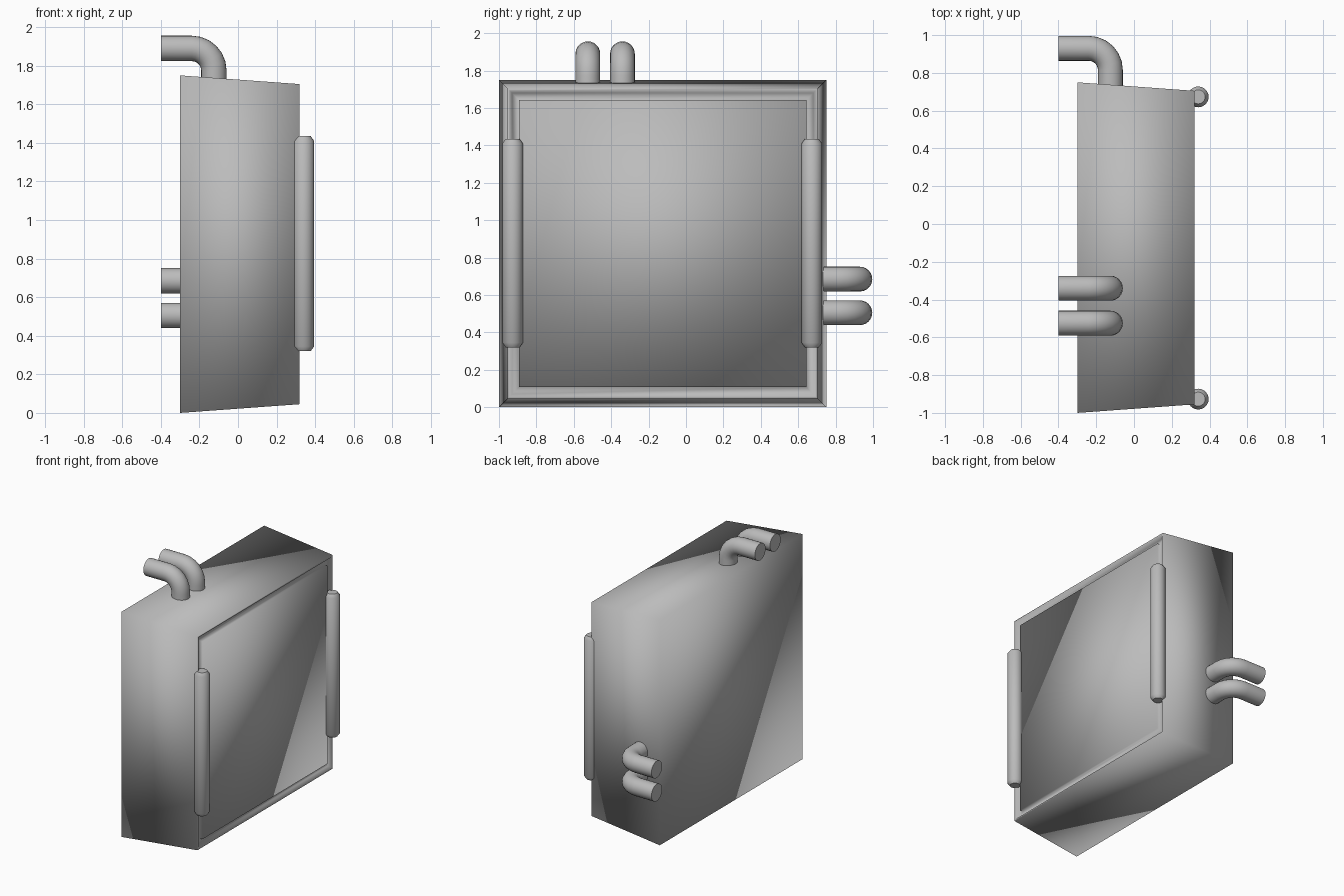
import bpy, bmesh, math
from mathutils import Vector

cube = bpy.data.objects.get("Cube")
if cube:
    bpy.data.objects.remove(cube, do_unlink=True)

grey = bpy.data.materials.new("plain grey")
grey.use_nodes = True
GREY = (0.5, 0.5, 0.5, 1)
grey.diffuse_color = GREY
grey.node_tree.nodes["Principled BSDF"].inputs["Base Color"].default_value = GREY


def add_object(name, bm, sharp_angle=None):
    bmesh.ops.recalc_face_normals(bm, faces=bm.faces)
    mesh = bpy.data.meshes.new(name)
    bm.to_mesh(mesh)
    bm.free()
    mesh.materials.append(grey)
    obj = bpy.data.objects.new(name, mesh)
    bpy.context.collection.objects.link(obj)
    bpy.ops.object.select_all(action='DESELECT')
    obj.select_set(True)
    bpy.context.view_layer.objects.active = obj
    if sharp_angle is None:
        bpy.ops.object.shade_smooth()
    else:
        bpy.ops.object.shade_smooth_by_angle(angle=math.radians(sharp_angle))
    return obj


def loft(bm, rings):
    """Bridge successive rings of points and cap both ends."""
    loops = [[bm.verts.new(p) for p in ring] for ring in rings]
    for a, b in zip(loops, loops[1:]):
        for i in range(len(a)):
            j = (i + 1) % len(a)
            bm.faces.new((a[i], a[j], b[j], b[i]))
    bm.faces.new(loops[0])
    bm.faces.new(loops[-1])


def square(x, half):
    cy, cz = -0.125, 0.875
    return [(x, cy + sy * half, cz + sz * half)
            for sy, sz in ((-1, -1), (1, -1), (1, 1), (-1, 1))]


def circle(centre, u, v, r, sides):
    return [centre + r * (math.cos(t) * u + math.sin(t) * v)
            for t in (2 * math.pi * i / sides for i in range(sides))]


# Tapered tank with a grooved border around the large panel
tank = bmesh.new()
loft(tank, [square(x, h) for x, h in (
    (-0.30, 0.875), (0.32, 0.83), (0.32, 0.818),
    (0.295, 0.805), (0.295, 0.768), (0.32, 0.768))])
add_object("tank_body", tank)

# Upright rods on the two sides of the panel
X, Y, Z = Vector((1, 0, 0)), Vector((0, 1, 0)), Vector((0, 0, 1))
for name, y in (("front_rod", -0.927), ("back_rod", 0.673)):
    rod = bmesh.new()
    loft(rod, [circle(Vector((0.34, y, z)), X, Y, r, 24) for z, r in (
        (0.32, 0.037), (0.345, 0.055), (1.41, 0.055), (1.435, 0.037))])
    add_object(name, rod, 50)


# Bent pipes: rise out of the tank, then turn toward -x
def pipe(name, start, out, height, bend=0.115, r=0.066):
    side = X.cross(out)
    bm = bmesh.new()
    rings = [circle(start, X, side, r, 24)]
    pivot = start + out * (height - bend) - X * bend
    for k in range(7):
        a = math.pi / 2 * k / 6
        radial = math.cos(a) * X + math.sin(a) * out
        rings.append(circle(pivot + bend * radial, radial, side, r, 24))
    end = start + out * height
    end.x = -0.4
    rings.append(circle(end, out, side, r, 24))
    loft(bm, rings)
    add_object(name, bm, 50)


for i, y in enumerate((-0.525, -0.34), 1):
    pipe(f"top_pipe_{i}", Vector((-0.125, y, 1.68)), Z, 0.21)
for i, z in enumerate((0.505, 0.685), 1):
    pipe(f"back_pipe_{i}", Vector((-0.125, 0.68, z)), Y, 0.25)
